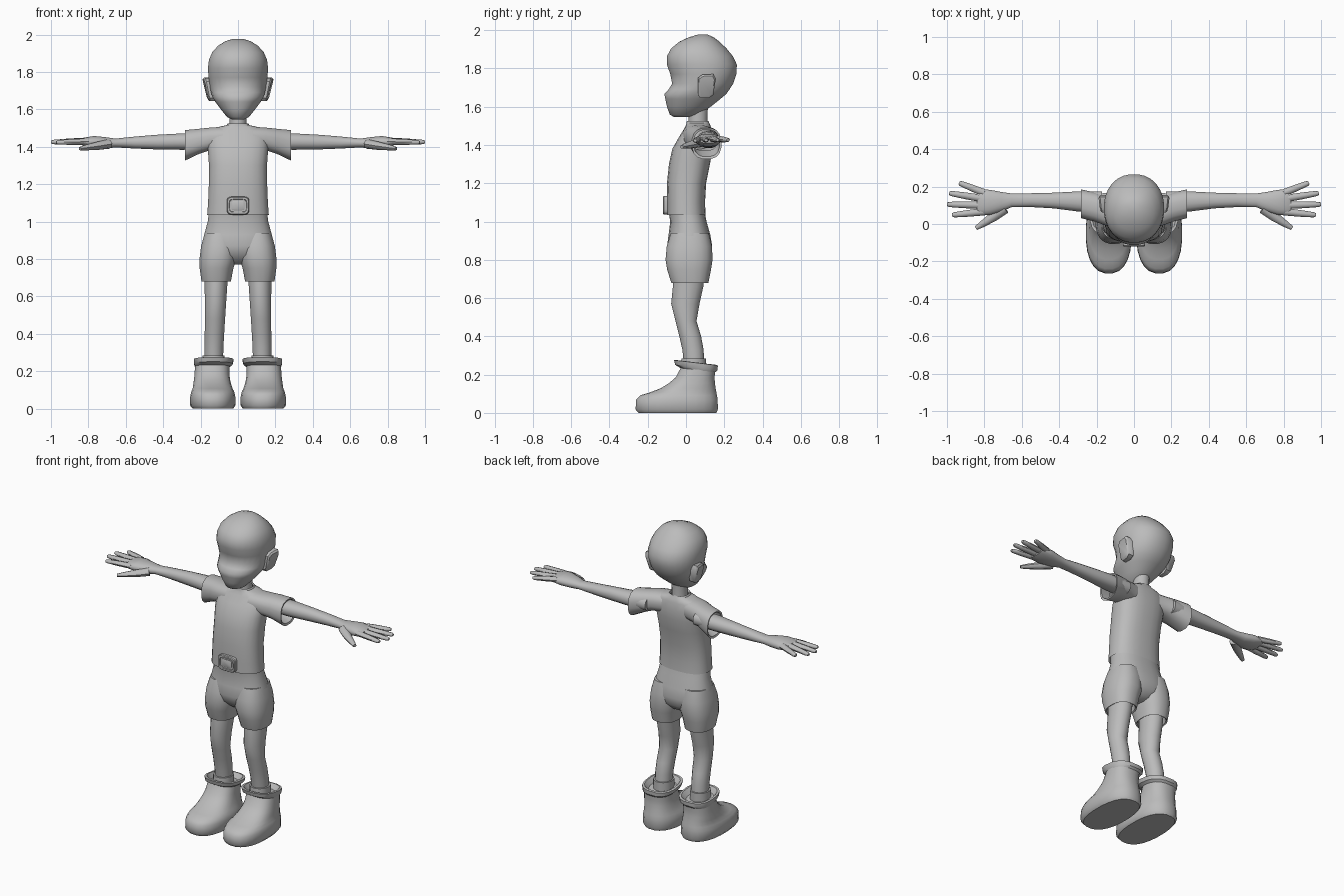
import bpy, bmesh, math
from mathutils import Vector

grey = bpy.data.materials.new("plain grey")
grey.diffuse_color = (0.5, 0.5, 0.5, 1)


def finish(name, bm, mirror=False, angle=40):
    bmesh.ops.recalc_face_normals(bm, faces=bm.faces)
    me = bpy.data.meshes.new(name)
    bm.to_mesh(me)
    bm.free()
    me.materials.append(grey)
    me.shade_smooth()
    me.set_sharp_from_angle(angle=math.radians(angle))
    ob = bpy.data.objects.new(name, me)
    bpy.context.collection.objects.link(ob)
    if mirror:
        ob.modifiers.new("mirror", 'MIRROR').use_mirror_merge = False
    return ob


def skin(bm, loops, caps):
    """Bridge successive point loops with quads."""
    rows = [[bm.verts.new(p) for p in loop] for loop in loops]
    n = len(rows[0])
    for r, s in zip(rows, rows[1:]):
        for i in range(n):
            j = (i + 1) % n
            bm.faces.new((r[i], r[j], s[j], s[i]))
    if caps[0]:
        bm.faces.new(rows[0][::-1])
    if caps[1]:
        bm.faces.new(rows[-1])


def loft(name, axis, rings, n=20, p=2.0, mirror=False, tilt=0.0, caps=(1, 1), angle=40):
    """Rings are (position along axis, a min, a max, b min, b max)."""
    loops = []
    for t, a0, a1, b0, b1 in rings:
        loop = []
        for i in range(n):
            w = 2 * math.pi * (i + 0.5) / n
            c, s = math.cos(w), math.sin(w)
            c = math.copysign(abs(c) ** (2 / p), c)
            s = math.copysign(abs(s) ** (2 / p), s)
            a = (a0 + a1) / 2 + c * (a1 - a0) / 2
            b = (b0 + b1) / 2 + s * (b1 - b0) / 2
            loop.append({'x': (t, a, b), 'y': (a, t, b),
                         'z': (a, b, t + tilt * (b - 0.05))}[axis])
        loops.append(loop)
    bm = bmesh.new()
    skin(bm, loops, caps)
    return finish(name, bm, mirror, angle)


def body(name, rings, **kw):
    """Centred loft: (z, front y, back y, half width)."""
    return loft(name, 'z', [(z, -w, w, f, b) for z, f, b, w in rings], **kw)


def finger(name, pts, radii):
    bm = bmesh.new()
    pts = [Vector(p) for p in pts]
    d = (pts[-1] - pts[0]).normalized()
    side = d.cross(Vector((0, 0, 1))).normalized()
    up = side.cross(d)
    loops = [[p + (side * math.cos(k * math.pi / 4) + up * 0.85 * math.sin(k * math.pi / 4)) * r
              for k in range(8)] for p, r in zip(pts, radii)]
    skin(bm, loops, (1, 1))
    finish(name, bm, True, 50)


# Head with bulging forehead and small muzzle
body("head", [
    (1.545, -.06, .02, .03), (1.558, -.085, .07, .058), (1.60, -.10, .13, .092),
    (1.64, -.109, .18, .122), (1.667, -.114, .212, .138), (1.69, -.092, .228, .145),
    (1.72, -.073, .247, .151), (1.77, -.083, .264, .158), (1.82, -.101, .267, .162),
    (1.865, -.10, .245, .156), (1.905, -.078, .212, .139), (1.94, -.035, .175, .107),
    (1.963, .015, .145, .07), (1.976, .06, .115, .03)], n=28, p=2.15, angle=75)

# Ears: flat slabs flaring outwards at the top
outline = [(.062, 1.66), (.062, 1.75), (.085, 1.768), (.145, 1.77),
           (.156, 1.745), (.142, 1.66), (.12, 1.645), (.075, 1.645)]
bm = bmesh.new()
flare = lambda y, z: .157 + .2 * (z - 1.65) + .1 * (y - .06)
skin(bm, [[(.125, y, z) for y, z in outline],
          [(flare(y, z) - .008, y, z) for y, z in outline],
          [(flare(y, z), .107 + (y - .107) * .85, 1.707 + (z - 1.707) * .85)
           for y, z in outline]], (1, 1))
finish("ear", bm, True)

body("neck", [(1.48, .01, .115, .05), (1.53, .012, .112, .046), (1.59, .012, .115, .048)], n=16)

# Shirt: body and open sleeves
body("shirt", [
    (1.035, -.10, .103, .166), (1.10, -.10, .10, .161), (1.2, -.10, .106, .157),
    (1.3, -.09, .126, .156), (1.38, -.072, .14, .162), (1.44, -.038, .14, .165),
    (1.485, -.01, .133, .155), (1.505, .0, .127, .11), (1.515, .002, .122, .062),
    (1.525, .004, .118, .056), (1.512, .012, .112, .05)], n=24, p=2.5, caps=(0, 0))
loft("sleeve", 'x', [
    (.08, -.02, .135, 1.38, 1.508), (.15, -.01, .15, 1.38, 1.503),
    (.21, .012, .17, 1.36, 1.497), (.283, .03, .186, 1.325, 1.49),
    (.28, .04, .176, 1.338, 1.48), (.21, .03, .165, 1.37, 1.485)],
    n=16, p=2.5, mirror=True, caps=(0, 0))

# Belt buckle: raised frame, recess and centre plate
loft("buckle_frame", 'y', [
    (-.085, -.06, .06, 1.036, 1.134), (-.115, -.06, .06, 1.036, 1.134),
    (-.12, -.056, .056, 1.04, 1.13), (-.12, -.047, .047, 1.05, 1.12),
    (-.113, -.045, .045, 1.052, 1.118)], n=24, p=5, angle=30)
loft("buckle_plate", 'y', [
    (-.10, -.036, .036, 1.06, 1.11), (-.117, -.036, .036, 1.06, 1.11),
    (-.119, -.032, .032, 1.064, 1.106)], n=20, p=5, angle=30)

# Shorts: seat and two short legs
body("shorts_seat", [
    (1.06, -.093, .096, .155), (1.0, -.083, .108, .163), (.93, -.092, .128, .182),
    (.87, -.10, .138, .193), (.82, -.085, .13, .17), (.785, -.05, .10, .09),
    (.77, -.03, .07, .03)], n=24, p=2.4, angle=60)
loft("shorts_leg", 'z', [
    (.94, .02, .178, -.08, .12), (.87, .005, .198, -.102, .137),
    (.80, .008, .207, -.108, .14), (.75, .024, .206, -.10, .132),
    (.68, .037, .196, -.078, .118), (.685, .045, .188, -.07, .11),
    (.72, .05, .18, -.06, .10)], n=20, p=2.4, mirror=True)

# Legs with a slight knee bend
loft("leg", 'z', [
    (.76, .05, .183, -.07, .105), (.66, .056, .18, -.07, .092),
    (.57, .062, .178, -.079, .072), (.48, .068, .178, -.056, .056),
    (.40, .073, .179, -.036, .08), (.33, .077, .18, -.02, .093), (.22, .08, .18, -.008, .098)],
    n=16, mirror=True, angle=60)
loft("sock", 'z', [
    (.20, .07, .19, -.03, .105), (.285, .07, .19, -.025, .105), (.285, .082, .178, -.01, .09)],
    n=16, mirror=True)

# Boots: foot and folded cuff
loft("boot", 'z', [
    (0, .025, .243, -.25, .16), (.018, .012, .258, -.265, .168),
    (.07, .014, .256, -.262, .167), (.092, .02, .25, -.24, .163),
    (.107, .028, .243, -.19, .16), (.128, .035, .24, -.135, .156),
    (.155, .042, .236, -.09, .152), (.185, .045, .233, -.055, .15),
    (.235, .045, .23, -.028, .155)], n=24, p=2.4, mirror=True, caps=(1, 0), angle=45)
loft("boot_cuff", 'z', [
    (.225, .045, .23, -.03, .156), (.238, .028, .236, -.058, .167),
    (.262, .022, .238, -.064, .168), (.264, .036, .226, -.05, .156),
    (.235, .06, .205, -.03, .13)], n=16, p=2.6, mirror=True, tilt=-.12, caps=(0, 1), angle=35)

# Arm and palm in one loft
loft("arm", 'x', [
    (.17, .06, .175, 1.385, 1.473), (.30, .066, .175, 1.383, 1.472),
    (.43, .083, .168, 1.385, 1.465), (.55, .09, .165, 1.39, 1.455),
    (.655, .089, .164, 1.396, 1.444), (.71, .066, .172, 1.39, 1.452),
    (.77, .048, .184, 1.392, 1.458), (.82, .045, .186, 1.402, 1.45),
    (.84, .052, .178, 1.41, 1.442)], n=16, p=2.2, mirror=True, angle=60)

# Fingers and thumb: root, tip
tips = [((.80, .166, 1.432), (.935, .22, 1.426)),
        ((.81, .136, 1.432), (.988, .165, 1.426)),
        ((.81, .10, 1.43), (1.0, .105, 1.425)),
        ((.80, .066, 1.428), (.972, .048, 1.423))]
for k, (a, b) in enumerate(tips):
    a, b = Vector(a), Vector(b)
    finger(f"finger_{k + 1}", [a, a.lerp(b, .5), a.lerp(b, .93), b], [.02, .018, .014, .009])
finger("thumb", [(.69, .085, 1.415), (.75, .04, 1.405), (.81, .0, 1.396), (.845, -.022, 1.39)],
       [.03, .026, .018, .011])
